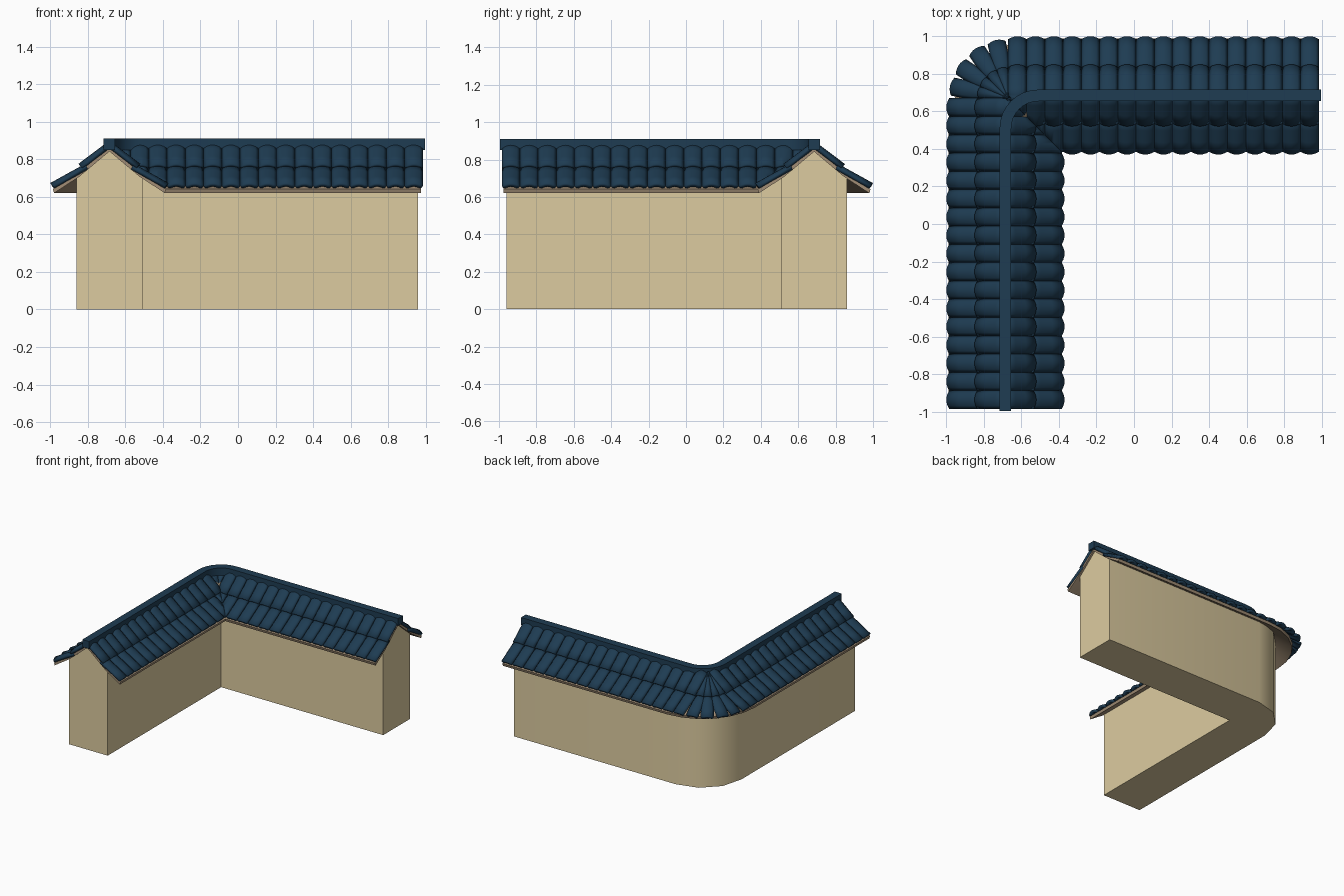
import bpy, bmesh, math
from mathutils import Vector, Matrix

if "Cube" in bpy.data.objects:
    bpy.data.objects.remove(bpy.data.objects["Cube"])

RIDGE = 0.685          # ridge line distance from the centre axes
R = 0.175              # bend radius of the ridge line


def material(name, rgb):
    m = bpy.data.materials.new(name)
    m.diffuse_color = (*rgb, 1)
    m.use_nodes = True
    m.node_tree.nodes["Principled BSDF"].inputs["Base Color"].default_value = m.diffuse_color
    return m


def make_object(name, bm, mat, angle):
    me = bpy.data.meshes.new(name)
    bm.to_mesh(me)
    bm.free()
    ob = bpy.data.objects.new(name, me)
    bpy.context.collection.objects.link(ob)
    me.materials.append(mat)
    bpy.ops.object.select_all(action='DESELECT')
    ob.select_set(True)
    bpy.context.view_layer.objects.active = ob
    bpy.ops.object.shade_smooth_by_angle(angle=math.radians(angle))
    return ob


def path(o, end, n):
    """L-shaped path at offset o outward from the ridge, rounded at the bend."""
    r = max(R + o, 0)
    c = R - RIDGE + max(-(R + o), 0)
    pts = [(-RIDGE - o, -end)]
    for i in range(n + 1):
        a = math.pi / 2 * i / n
        pts.append((c - r * math.cos(a), -c + r * math.sin(a)))
    return pts + [(end, RIDGE + o)]


def sweep(name, profile, end, n, mat, angle=35):
    """Sweep a closed (offset, z) profile round the L."""
    bm = bmesh.new()
    rails = [[bm.verts.new((x, y, z)) for x, y in path(o, end, n)] for o, z in profile]
    k = len(rails)
    for i in range(k):
        a, b = rails[i], rails[(i + 1) % k]
        for j in range(len(a) - 1):
            bm.faces.new((a[j], a[j + 1], b[j + 1], b[j]))
    bm.faces.new([r[0] for r in rails])
    bm.faces.new([r[-1] for r in reversed(rails)])
    bmesh.ops.remove_doubles(bm, verts=bm.verts, dist=1e-5)
    bmesh.ops.recalc_face_normals(bm, faces=bm.faces)
    return make_object(name, bm, mat, angle)


plaster = material("plaster", (0.72, 0.60, 0.35))
timber = material("timber", (0.36, 0.27, 0.18))
slate = material("blue_tile", (0.013, 0.045, 0.085))

# Wall with gabled top
sweep("wall", [(-.175, 0), (.175, 0), (.175, .715), (0, .855), (-.175, .715)], .96, 3, plaster)

# Bent board under the tiles
upper = [(.302, .642), (.16, .733), (0, .868)]
lower = [(0, .842), (.16, .708), (.295, .62)]
sweep("roof_board",
      upper + [(-o, z) for o, z in reversed(upper[:-1])]
      + [(-o, z) for o, z in reversed(lower[1:])] + lower, .975, 6, timber)

# Ridge cap
sweep("ridge_cap", [(-.031, .85), (.031, .85), (.031, .91), (-.031, .91)], .995, 8, slate)

# Roof tiles: two rows, each row as (inner offset, z, outer offset, z)
ROWS = [(.0, .887, .15, .763), (.125, .766, .30, .661)]
W = 1.655 / 17
ACROSS, ALONG = 6, 3


def tile(bm, xf, row, side=1, fan=False):
    """Barrel tile running down the slope along side*y, placed by matrix xf."""
    o0, z0, o1, z1 = row
    grid = []
    for j in range(ALONG + 1):
        t = j / ALONG
        line = []
        for i in range(ACROSS + 1):
            u = i / ACROSS * 2 - 1
            bulge = 1 - u * u
            o = o0 + (o1 - o0) * t + .015 * bulge * t
            w = min(W, 2 * o * math.tan(math.pi / 16) + .012) if fan else W
            z = z0 + (z1 - z0) * t + .016 * bulge - .003
            line.append(bm.verts.new(xf @ Vector((u * w / 2, side * o, z))))
        grid.append(line)
    for a, b in zip(grid, grid[1:]):
        for i in range(ACROSS):
            f = bm.faces.new((a[i], a[i + 1], b[i + 1], b[i]))
            f.normal_update()
            if f.normal.z < 0:
                f.normal_flip()


bm = bmesh.new()
for row in ROWS:
    # straight run on both slopes
    for c in range(17):
        xf = Matrix.Translation((.985 - W * (c + .5), RIDGE, 0))
        tile(bm, xf, row)
        tile(bm, xf, row, -1)
    # half of the fan round the outer corner
    for deg in (11.5, 33.5):
        xf = Matrix.Translation((-.672, .672, 0)) @ Matrix.Rotation(math.radians(deg), 4, 'Z')
        tile(bm, xf, row, fan=True)

# Cut the valley on the diagonal, then reflect the run onto the other leg
inner = [f for f in bm.faces if f.calc_center_median().y < RIDGE]
geom = inner + list({e for f in inner for e in f.edges}) + list({v for f in inner for v in f.verts})
bmesh.ops.bisect_plane(bm, geom=geom, plane_co=(0, 0, 0), plane_no=(1, 1, 0), clear_inner=True)
dup = bmesh.ops.duplicate(bm, geom=bm.verts[:] + bm.edges[:] + bm.faces[:])["geom"]
for e in dup:
    if isinstance(e, bmesh.types.BMVert):
        e.co.x, e.co.y = -e.co.y, -e.co.x
bmesh.ops.reverse_faces(bm, faces=[f for f in dup if isinstance(f, bmesh.types.BMFace)])
tiles = make_object("roof_tiles", bm, slate, 30)
mod = tiles.modifiers.new("thickness", 'SOLIDIFY')
mod.thickness = .022
mod.offset = -1
